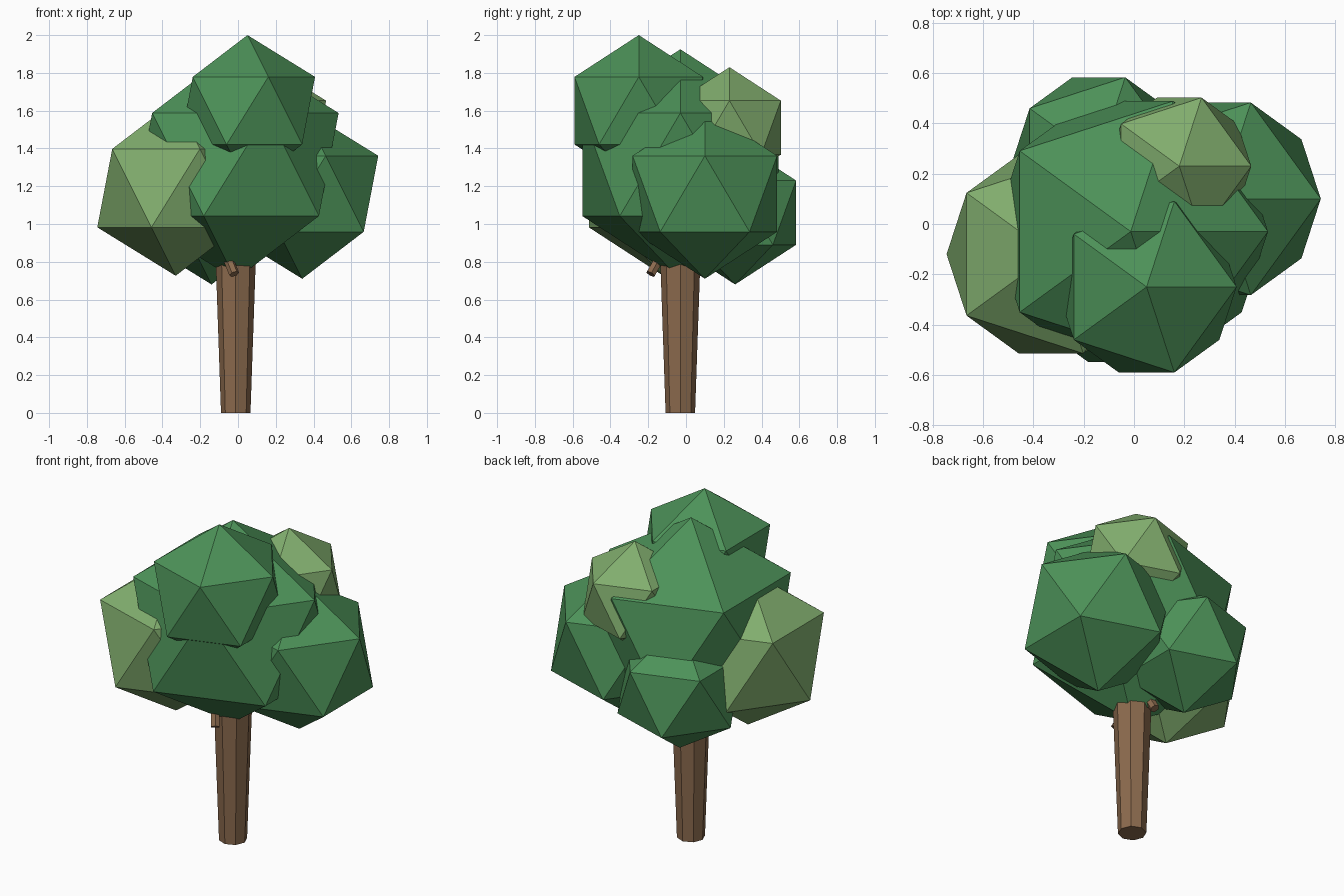
import bpy
from mathutils import Vector

if "Cube" in bpy.data.objects:
    bpy.data.objects.remove(bpy.data.objects["Cube"])


def material(name, rgb):
    m = bpy.data.materials.new(name)
    m.diffuse_color = (*rgb, 1.0)
    m.use_nodes = True
    m.node_tree.nodes["Principled BSDF"].inputs["Base Color"].default_value = m.diffuse_color
    return m


GREEN = material("leaf green", (0.073, 0.285, 0.098))
LIGHT = material("light leaf green", (0.220, 0.420, 0.155))
BARK = material("bark brown", (0.26, 0.145, 0.075))


def clump(name, centre, radius, mat):
    """Low-poly leaf clump: a plain icosahedron."""
    bpy.ops.mesh.primitive_ico_sphere_add(subdivisions=1, radius=radius, location=centre)
    ob = bpy.context.object
    ob.name = name
    ob.data.materials.append(mat)


def limb(name, start, end, r1, r2, sides):
    """Tapered faceted limb between two points."""
    a, b = Vector(start), Vector(end)
    bpy.ops.mesh.primitive_cone_add(vertices=sides, radius1=r1, radius2=r2,
                                    depth=(b - a).length, location=(a + b) / 2)
    ob = bpy.context.object
    ob.name = name
    if abs((b - a).normalized().z) < 0.999:
        ob.rotation_euler = (b - a).to_track_quat('Z', 'Y').to_euler()
    ob.data.materials.append(BARK)


# Trunk, slightly wider towards the crown
limb("trunk", (-0.012, -0.03, 0), (-0.012, -0.03, 0.95), 0.078, 0.111, 8)

# Short branch stubs peeking out below the crown
limb("front_branch", (-0.02, -0.187, 0.735), (-0.09, -0.09, 0.91), 0.027, 0.027, 6)
limb("back_branch", (-0.06, 0.105, 0.745), (-0.03, 0.03, 0.90), 0.027, 0.027, 6)

# Crown
clump("main_crown", (-0.013, -0.03, 1.315), 0.61, GREEN)
clump("top_crown", (0.05, -0.25, 1.60), 0.40, GREEN)
clump("right_crown", (0.34, 0.10, 1.16), 0.45, GREEN)
clump("back_crown", (-0.14, 0.26, 1.06), 0.38, GREEN)
clump("left_light_crown", (-0.33, -0.12, 1.19), 0.464, LIGHT)
clump("upper_light_crown", (0.18, 0.23, 1.51), 0.32, LIGHT)
